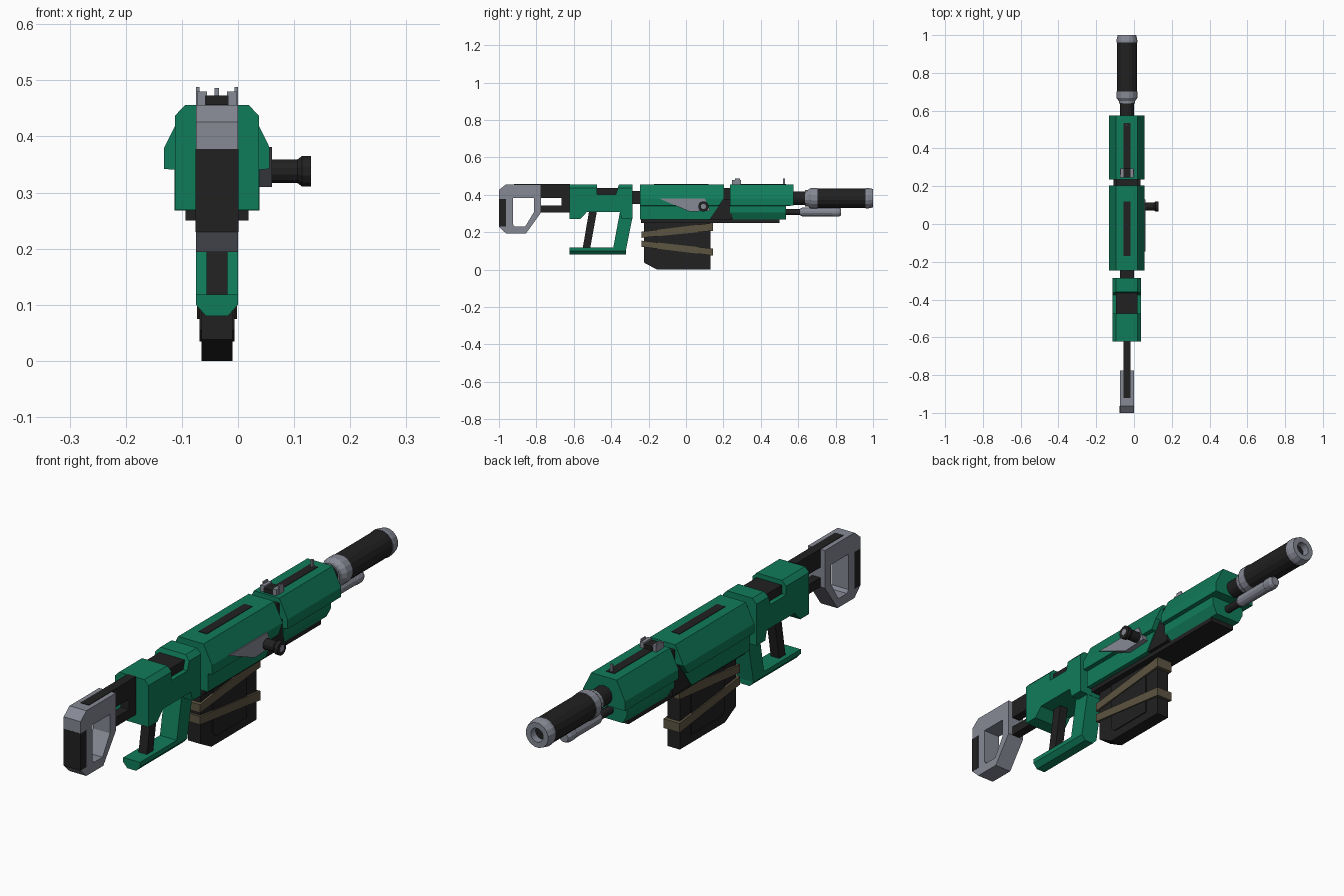
import bpy, bmesh, math

if "Cube" in bpy.data.objects:
    bpy.data.objects.remove(bpy.data.objects["Cube"])

CX = -0.0375  # centre plane of the body


def material(name, rgb):
    m = bpy.data.materials.new(name)
    m.diffuse_color = (*rgb, 1)
    m.use_nodes = True
    m.node_tree.nodes["Principled BSDF"].inputs["Base Color"].default_value = m.diffuse_color
    return m


GREEN = material("green", (0.005, 0.2, 0.1))
DARK = material("near black", (0.015, 0.015, 0.015))
GREY = material("steel grey", (0.24, 0.25, 0.3))
OLIVE = material("olive strap", (0.108, 0.09, 0.054))


def finish(name, bm, mat):
    bmesh.ops.recalc_face_normals(bm, faces=bm.faces[:])
    me = bpy.data.meshes.new(name)
    bm.to_mesh(me)
    bm.free()
    me.materials.append(mat)
    ob = bpy.data.objects.new(name, me)
    bpy.context.collection.objects.link(ob)
    return ob


def prism(name, pts, hw, mat, cx=CX):
    """Side outline (y, z) given thickness along x."""
    bm = bmesh.new()
    a = [bm.verts.new((cx - hw, y, z)) for y, z in pts]
    b = [bm.verts.new((cx + hw, y, z)) for y, z in pts]
    bm.faces.new(a)
    bm.faces.new(b[::-1])
    n = len(pts)
    for i in range(n):
        j = (i + 1) % n
        bm.faces.new((a[i], b[i], b[j], a[j]))
    return finish(name, bm, mat)


def box(name, y0, y1, z0, z1, hw, mat, cx=CX):
    return prism(name, [(y0, z0), (y1, z0), (y1, z1), (y0, z1)], hw, mat, cx)


def section(name, half, y0, y1, mat):
    """Mirrored cross-section (half width, z), ends placed by functions of z."""
    bm = bmesh.new()
    rows = [[bm.verts.new((CX + s * w, f(z), z)) for s in (-1, 1) for f in (y0, y1)]
            for w, z in half]  # left back, left front, right back, right front
    for p, q in zip(rows, rows[1:]):
        for i, j in ((0, 1), (1, 3), (3, 2), (2, 0)):
            bm.faces.new((p[i], p[j], q[j], q[i]))
    for r in (rows[0], rows[-1]):
        bm.faces.new((r[0], r[1], r[3], r[2]))
    return finish(name, bm, mat)


def lathe(name, prof, mat, z, axis="y", at=CX, n=16):
    """Turned part: (position, radius) along y or x."""
    bm = bmesh.new()
    rings = []
    for t, r in prof:
        ring = []
        for k in range(n):
            a = 2 * math.pi * (k + 0.5) / n
            u, v = r * math.cos(a), z + r * math.sin(a)
            ring.append(bm.verts.new((at + u, t, v) if axis == "y" else (t, at + u, v)))
        rings.append(ring)
    for p, q in zip(rings, rings[1:]):
        for i in range(n):
            j = (i + 1) % n
            bm.faces.new((p[i], p[j], q[j], q[i]))
    bm.faces.new(rings[0])
    bm.faces.new(rings[-1])
    return finish(name, bm, mat)


def frame(name, outer, inner, hw, mat):
    """Outline with a matching hole, thick along x."""
    bm = bmesh.new()
    n = len(outer)
    loops = [[bm.verts.new((CX + s * hw, y, z)) for y, z in p]
             for s, p in ((-1, outer), (1, outer), (1, inner), (-1, inner))]
    for k in range(4):
        p, q = loops[k], loops[(k + 1) % 4]
        for i in range(n):
            j = (i + 1) % n
            bm.faces.new((p[i], p[j], q[j], q[i]))
    return finish(name, bm, mat)


def at(v):
    return lambda z: v


# Stock: skeleton frame, butt pad and twin buffer bars
frame("stock_frame",
      [(-1, .426), (-.963, .456), (-.775, .456), (-.775, .305), (-.855, .194), (-.963, .194), (-1, .23)],
      [(-.925, .36), (-.925, .384), (-.813, .384), (-.813, .308), (-.86, .23), (-.915, .23), (-.925, .242)],
      .0375, GREY)
box("butt_pad", -1.0005, -.963, .23, .378, .038, DARK)
box("upper_buffer_bar", -.8, -.6, .384, .455, .0185, DARK)
box("lower_buffer_bar", -.8, -.6, .305, .342, .0185, DARK)
box("buffer_bridge", -.665, -.6, .31, .45, .0185, DARK)

# Rear receiver with a notch on top
prism("rear_receiver",
      [(-.622, .402), (-.622, .27), (-.565, .27), (-.53, .308), (-.353, .308),
       (-.343, .27), (-.287, .27), (-.287, .402)], .075, GREEN)
chamfer = [(.075, .402), (.075, .437), (.0565, .456)]
section("rear_receiver_top_back", chamfer, at(-.622), at(-.475), GREEN)
section("rear_receiver_top_front", chamfer, lambda z: -.375 + (z - .402) * .3, at(-.287), GREEN)
box("notch_block", -.5, -.34, .39, .437, .0565, DARK)
box("receiver_link", -.3, -.23, .352, .42, .0375, DARK)

# Grip and hand guard
prism("guard_pillar", [(-.392, .1), (-.322, .1), (-.287, .275), (-.287, .31), (-.353, .31)], .0375, GREEN)
section("guard_bar", [(.0195, .08), (.0375, .1), (.0375, .118)], at(-.622), at(-.322), GREEN)
prism("grip", [(-.553, .11), (-.513, .11), (-.475, .32), (-.517, .32)], .0185, DARK)

# Main receiver, dark core and front handguard
shell = [(.0565, .456), (.094, .38), (.094, .342), (.0755, .341)]
section("main_receiver", shell + [(.0755, .268)],
        at(-.246), lambda z: .203 - max(0, .38 - z) * .7, GREEN)
section("handguard", shell + [(.0755, .305), (.0565, .268)],
        lambda z: .235 + max(0, .305 - z) * .5, lambda z: .575 if z > .3415 else .535, GREEN)
box("core", -.24, .5, .25, .3, .0565, DARK)
box("core_gap", .1, .27, .25, .437, .0565, DARK)
prism("core_cheeks", [(.09, .268), (.245, .268), (.245, .375), (.17, .375)], .071, DARK)
for i, (y0, y1) in enumerate([(-.92, -.62), (-.17, .12), (.25, .535)]):
    box(f"top_strip_{i + 1}", y0, y1, .45, .458, .0185, DARK)

# Charging handle on the right side
prism("handle_plate", [(-.145, .381), (.1, .381), (.13, .315), (.02, .31)], .0125, GREY, .0485)
lathe("charging_handle", [(.035, .022), (.106, .022), (.114, .028), (.13, .028)],
      DARK, .338, axis="x", at=.093, n=12)
lathe("handle_end_dimple", [(.129, .014), (.1305, .014)], GREY, .338, axis="x", at=.093, n=12)

# Barrel, suppressor and lower tube
lathe("barrel", [(.55, .0375), (.66, .0375)], DARK, .382)
lathe("suppressor_collar", [(.637, .044), (.65, .044), (.668, .0565), (.702, .0565)], GREY, .382)
lathe("suppressor", [(.702, .054), (.962, .054)], DARK, .382)
lathe("suppressor_tip", [(.96, .0565), (.972, .0565), (1, .05), (1, .028), (.965, .028)], GREY, .382)
lathe("bore", [(.964, .028), (.969, .028)], DARK, .382)
lathe("lower_rod", [(.52, .016), (.64, .016)], DARK, .308, n=12)
lathe("lower_tube", [(.61, .018), (.622, .024), (.78, .024), (.785, .026), (.815, .026), (.83, .019)],
      GREY, .308, n=12)

# Sights
box("rear_sight_base", .245, .295, .45, .473, .021, DARK)
for side, s in (("left", -1), ("right", 1)):
    box(f"rear_sight_ear_{side}", .246, .294, .45, .48, .009, GREY, CX + s * .027)
    box(f"rear_sight_wing_{side}", .262, .29, .45, .488, .003, GREY, CX + s * .0345)
box("front_sight_post", .519, .529, .45, .486, .004, GREY)

# Magazine with two slanted straps
prism("magazine", [(-.225, .26), (-.225, .038), (-.155, .0), (.132, .0), (.132, .26)], .0275, DARK)
prism("magazine_panel", [(-.15, .255), (-.15, .055), (-.13, .035), (.065, .035), (.065, .255)], .0315, DARK)
prism("upper_strap", [(-.238, .17), (.145, .208), (.145, .25), (-.238, .203)], .036, OLIVE)
prism("lower_strap", [(-.238, .122), (.145, .075), (.145, .112), (-.238, .155)], .036, OLIVE)
